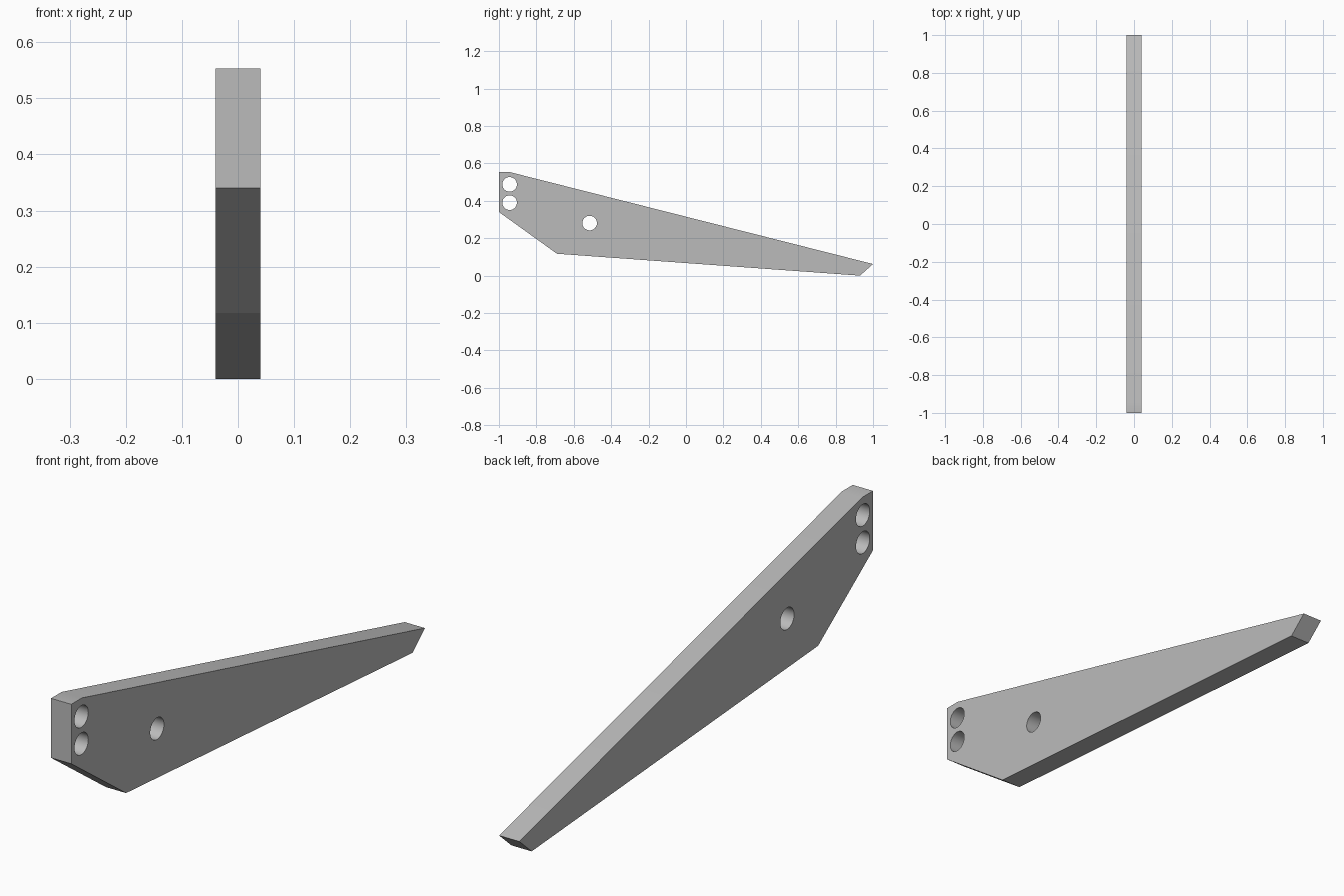
import bpy
import bmesh
import math

cube = bpy.data.objects.get("Cube")
if cube:
    bpy.data.objects.remove(cube, do_unlink=True)

HALF = 0.04
OUTLINE = [(-1, 0.34), (-0.69, 0.117), (0.93, 0), (1, 0.062), (-0.94, 0.553), (-1, 0.553)]
HOLES = [(-0.943, 0.488), (-0.943, 0.39), (-0.515, 0.281)]
HOLE_RADIUS = 0.039

grey = bpy.data.materials.new("plain grey")
grey.use_nodes = True
colour = (0.5, 0.5, 0.5, 1)
grey.diffuse_color = colour
grey.node_tree.nodes["Principled BSDF"].inputs["Base Color"].default_value = colour


def prism(name, points, half):
    """Extrude a side profile of (y, z) points across x."""
    bm = bmesh.new()
    face = bm.faces.new([bm.verts.new((-half, y, z)) for y, z in points])
    side = bmesh.ops.extrude_face_region(bm, geom=[face])["geom"]
    verts = [v for v in side if isinstance(v, bmesh.types.BMVert)]
    bmesh.ops.translate(bm, verts=verts, vec=(2 * half, 0, 0))
    bmesh.ops.recalc_face_normals(bm, faces=bm.faces)
    mesh = bpy.data.meshes.new(name)
    bm.to_mesh(mesh)
    bm.free()
    mesh.materials.append(grey)
    obj = bpy.data.objects.new(name, mesh)
    bpy.context.collection.objects.link(obj)
    return obj


def circle(cy, cz, radius, sides=48):
    angles = [math.tau * i / sides for i in range(sides)]
    return [(cy + radius * math.cos(a), cz + radius * math.sin(a)) for a in angles]


# Tapered flat bracket
bracket = prism("bracket_plate", OUTLINE, HALF)
bpy.ops.object.select_all(action="DESELECT")
bracket.select_set(True)
bpy.context.view_layer.objects.active = bracket

# Bolt holes drilled through the plate
for cy, cz in HOLES:
    cutter = prism("hole_cutter", circle(cy, cz, HOLE_RADIUS), HALF * 2)
    cutter.hide_render = True
    drill = bracket.modifiers.new("bolt_hole", "BOOLEAN")
    drill.operation = "DIFFERENCE"
    drill.solver = "EXACT"
    drill.object = cutter
    bpy.ops.object.modifier_apply(modifier=drill.name)
    bpy.data.objects.remove(cutter, do_unlink=True)

# Smooth hole walls and the shallow top bend, keep other edges sharp
bpy.ops.object.shade_smooth_by_angle(angle=math.radians(30))
